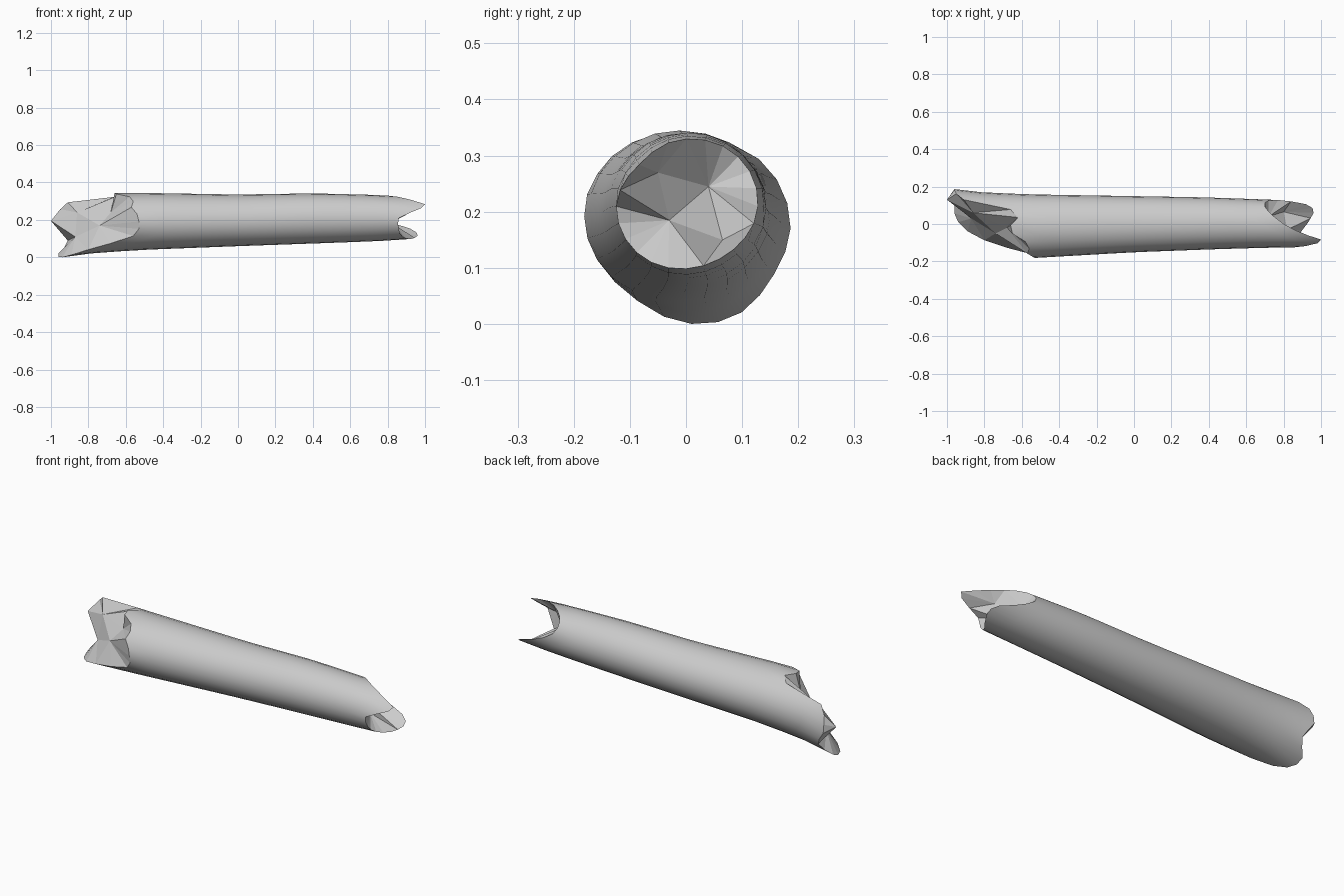
import bpy, bmesh, math
from mathutils import Vector
from mathutils.geometry import delaunay_2d_cdt

if "Cube" in bpy.data.objects:
    bpy.data.objects.remove(bpy.data.objects["Cube"])

SIDES, RINGS = 24, 12

# Log cross-sections: x, centre y, centre z, radius y, radius z
SECTIONS = [
    (-1.0, 0.015, 0.178, 0.176, 0.176),
    (-0.8, -0.002, 0.192, 0.170, 0.162),
    (-0.54, -0.012, 0.202, 0.170, 0.153),
    (0.0, -0.001, 0.208, 0.150, 0.138),
    (0.4, 0.003, 0.218, 0.139, 0.134),
    (0.7, 0.002, 0.220, 0.129, 0.125),
    (0.85, 0.0, 0.220, 0.125, 0.118),
    (1.0, 0.0, 0.220, 0.118, 0.105),
]
# Broken rim positions every 15 degrees, from +y turning towards +z
LEFT_RIM = [-.96, -.96, -.95, -.91, -.66, -.62, -.66, -.65, -.58, -.56, -.57, -.54,
            -.53, -.53, -.56, -.68, -.80, -.89, -.94, -.96, -.96, -.93, -.91, -.93]
RIGHT_RIM = [.77, .72, .70, .70, .72, .755, .80, .86, .93, 1.0, .98, .92,
             .86, .855, .86, .865, .88, .90, .925, .945, .96, .955, .92, .84]
# Splinter points inside each break
LEFT_CORE = [(-1.0, 0.13, 0.205), (-0.86, 0.06, 0.25), (-0.68, -0.02, 0.25),
             (-0.74, -0.05, 0.18), (-0.87, 0.03, 0.12)]
RIGHT_CORE = [(0.72, 0.04, 0.255), (0.82, -0.03, 0.195),
              (0.82, -0.05, 0.28), (0.80, 0.065, 0.16)]


def surface_point(x, k):
    a = 2 * math.pi * k / SIDES
    for s, e in zip(SECTIONS, SECTIONS[1:]):
        if x <= e[0]:
            break
    t = (x - s[0]) / (e[0] - s[0])
    cy, cz, ry, rz = (p + (q - p) * t for p, q in zip(s[1:], e[1:]))
    return Vector((x, cy + ry * math.cos(a), cz + rz * math.sin(a)))


def break_face(bm, rim, core):
    verts = rim + [bm.verts.new(p) for p in core]
    flat = [Vector((v.co.y, v.co.z)) for v in verts]
    edges = [(k, (k + 1) % SIDES) for k in range(SIDES)]
    tris = delaunay_2d_cdt(flat, edges, [], 1, 1e-6)
    for f in tris[2]:
        bm.faces.new([verts[tris[3][i][0]] for i in f])


bm = bmesh.new()

# Smooth bark surface between the two rims
rings = []
for i in range(RINGS + 1):
    t = i / RINGS
    rings.append([bm.verts.new(surface_point(l + (r - l) * t, k))
                  for k, (l, r) in enumerate(zip(LEFT_RIM, RIGHT_RIM))])
for a, b in zip(rings, rings[1:]):
    for k in range(SIDES):
        n = (k + 1) % SIDES
        bm.faces.new((a[k], a[n], b[n], b[k])).smooth = True

# Faceted broken ends
break_face(bm, rings[0], LEFT_CORE)
break_face(bm, rings[-1], RIGHT_CORE)
bmesh.ops.recalc_face_normals(bm, faces=bm.faces)

# Stand on the ground
low = min(v.co.z for v in bm.verts)
bmesh.ops.translate(bm, verts=bm.verts, vec=(0, 0, -low))

mesh = bpy.data.meshes.new("broken_log")
bm.to_mesh(mesh)
bm.free()
bpy.context.collection.objects.link(bpy.data.objects.new("broken_log", mesh))
